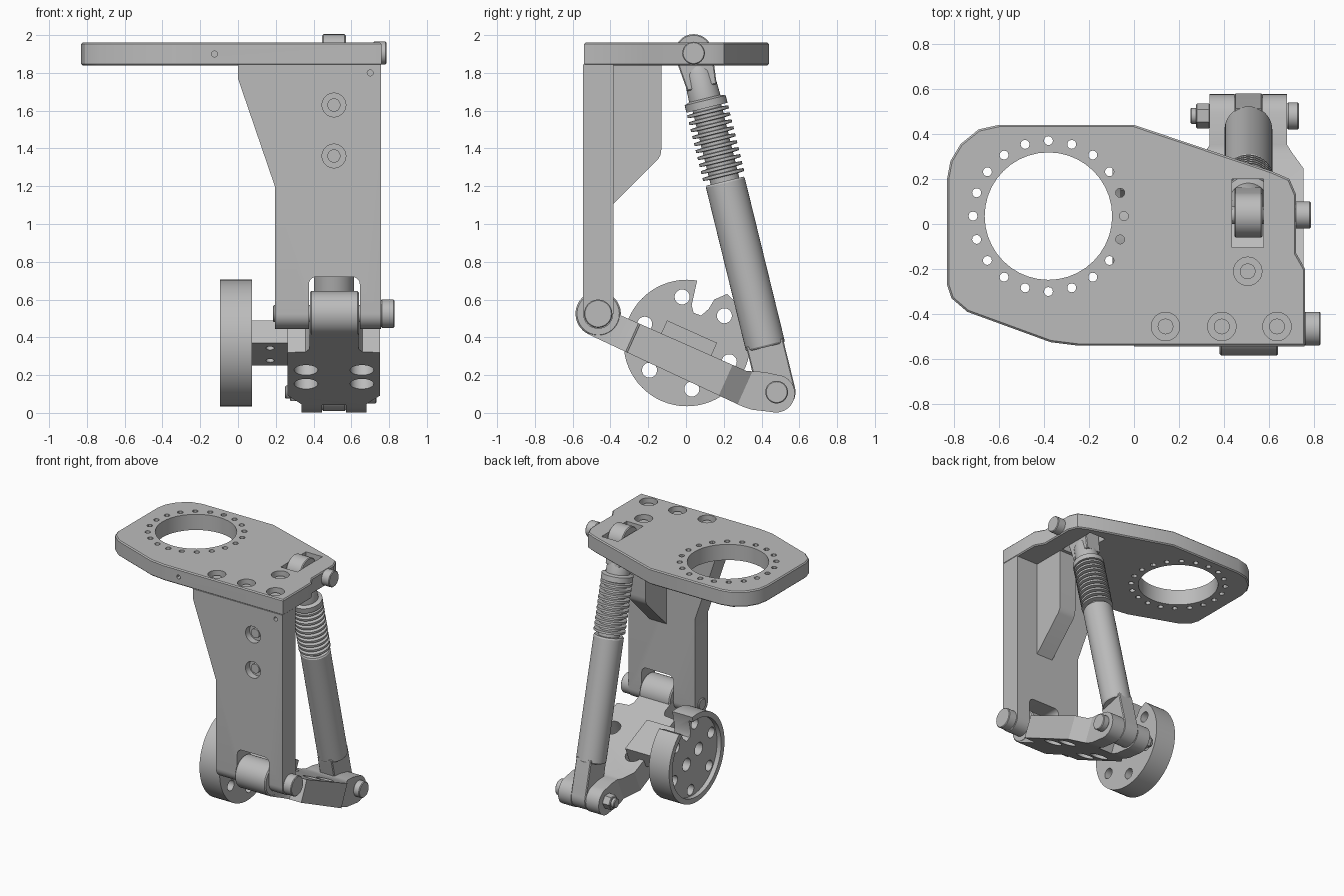
import bpy, bmesh
from math import cos, sin, pi, radians
from mathutils import Matrix, Vector

if "Cube" in bpy.data.objects:
    bpy.data.objects.remove(bpy.data.objects["Cube"])

grey = bpy.data.materials.new("machined grey")
grey.use_nodes = True
grey.diffuse_color = (0.5, 0.5, 0.5, 1)
grey.node_tree.nodes["Principled BSDF"].inputs["Base Color"].default_value = (0.5, 0.5, 0.5, 1)
parts = []


def finish(name, bm):
    bmesh.ops.recalc_face_normals(bm, faces=bm.faces)
    mesh = bpy.data.meshes.new(name)
    bm.to_mesh(mesh)
    bm.free()
    mesh.materials.append(grey)
    ob = bpy.data.objects.new(name, mesh)
    bpy.context.collection.objects.link(ob)
    parts.append(ob)
    return ob


def prism(name, pts, axis, lo, hi, bevel=0):
    """Extrude a 2D outline along one axis; the other two axes keep their order."""
    def place(p, h):
        v = list(p)
        v.insert("xyz".index(axis), h)
        return v
    bm = bmesh.new()
    face = bm.faces.new([bm.verts.new(place(p, lo)) for p in pts])
    grown = bmesh.ops.extrude_face_region(bm, geom=[face])["geom"]
    move = Vector(place((0, 0), hi - lo))
    bmesh.ops.translate(bm, vec=move, verts=[g for g in grown if isinstance(g, bmesh.types.BMVert)])
    if bevel:
        k = "xyz".index(axis)
        rim = [e for e in bm.edges if abs(e.verts[0].co[k] - e.verts[1].co[k]) < 1e-6]
        bmesh.ops.bevel(bm, geom=rim, offset=bevel, segments=1, affect='EDGES')
    return finish(name, bm)


def arc(c, r, a0=0, a1=360, n=32):
    full = a1 - a0 == 360
    steps = n if full else n + 1
    return [(c[0] + r * cos(radians(a0 + (a1 - a0) * i / n)),
             c[1] + r * sin(radians(a0 + (a1 - a0) * i / n))) for i in range(steps)]


def disc(name, axis, c, r, lo, hi, n=32, bevel=0):
    return prism(name, arc(c, r, n=n), axis, lo, hi, bevel)


def rect(a0, b0, a1, b1):
    return [(a0, b0), (a1, b0), (a1, b1), (a0, b1)]


def lathe(name, profile):
    bm = bmesh.new()
    verts = [bm.verts.new((r, 0, z)) for r, z in profile]
    edges = [bm.edges.new(p) for p in zip(verts, verts[1:])]
    bmesh.ops.spin(bm, geom=verts + edges, axis=(0, 0, 1), cent=(0, 0, 0), angle=2 * pi, steps=40)
    bmesh.ops.remove_doubles(bm, verts=bm.verts, dist=1e-5)
    return finish(name, bm)


def boolean(ob, tools, op='DIFFERENCE'):
    for tool in tools:
        mod = ob.modifiers.new("cut", 'BOOLEAN')
        mod.operation, mod.solver, mod.object = op, 'EXACT', tool
        bpy.context.view_layer.objects.active = ob
        bpy.ops.object.modifier_apply(modifier=mod.name)
        parts.remove(tool)
        bpy.data.objects.remove(tool)


def pose(obs, angle, origin):
    for ob in obs:
        ob.data.transform(Matrix.Translation(origin) @ Matrix.Rotation(angle, 4, 'X'))


MID = 0.508

# Top plate with ring opening, bolt circle, shock slot and sunk screws
outline = [(-0.25, -0.54), (0.76, -0.54), (0.76, -0.2), (0.72, -0.13), (0.72, 0.13), (0.69, 0.2),
           (0.61, 0.235), (0, 0.44), (-0.6, 0.44), (-0.69, 0.42), (-0.77, 0.355), (-0.815, 0.28),
           (-0.83, 0.2), (-0.83, -0.27), (-0.81, -0.33), (-0.74, -0.39), (-0.37, -0.525)]
top_plate = prism("top_plate", outline, "z", 1.84, 1.96, 0.008)
ring = (-0.38, 0.035)
screws = [(0.14, -0.455), (0.39, -0.455), (0.635, -0.455), (0.505, -0.21)]
cuts = [disc("cutter", "z", ring, 0.283, 1.7, 2.1, 40),
        prism("cutter", rect(0.435, -0.105, 0.575, 0.2), "z", 1.7, 2.1),
        disc("cutter", "y", (-0.125, 1.9), 0.016, -0.7, -0.47, 12)]
cuts += [disc("cutter", "z", p, 0.02, 1.7, 2.1, 12) for p in arc(ring, 0.335, n=20)]
cuts += [disc("cutter", "z", p, 0.063, 1.91, 2.1) for p in screws]
boolean(top_plate, cuts)
for p in screws:
    disc("top_screw", "z", p, 0.035, 1.9, 1.935, 16)

# Upright plate with rounded foot and a slot for the hinge barrel
front = [(0, 1.845), (0, 1.77), (0.195, 1.2), (0.195, 0.4), (0.757, 0.4), (0.757, 1.845)]
upright = prism("upright_plate", front, "y", -0.6, -0.3)
side = [(-0.385, 1.845), (-0.545, 1.845)] + arc((-0.465, 0.525), 0.08, 180, 360, 16)
boolean(upright, [prism("cutter", side, "x", -0.2, 1)], 'INTERSECT')
slot = [(0.375, 0.3), (0.645, 0.3)] + arc((0.605, 0.68), 0.04, 0, 90, 6) + arc((0.415, 0.68), 0.04, 90, 180, 6)
cuts = [prism("cutter", slot, "y", -0.8, -0.2), disc("cutter", "y", (0.7, 1.8), 0.016, -0.7, -0.5, 12)]
cuts += [disc("cutter", "y", (MID, z), 0.063, -0.7, -0.495) for z in (1.63, 1.36)]
boolean(upright, cuts)
for z in (1.63, 1.36):
    disc("upright_screw", "y", (MID, z), 0.035, -0.52, -0.48, 16)

# Gusset between upright and top plate
prism("gusset", [(-0.39, 1.1), (-0.15, 1.34), (-0.135, 1.365), (-0.13, 1.4), (-0.13, 1.845), (-0.39, 1.845)],
      "x", 0.435, 0.575)

# Swing arm, built along y from its hinge, then tilted
arm_side = [(-0.05, 0.04), (-0.05, -0.12), (0.9, -0.135), (0.95, -0.13)]
arm_side += arc((1.032, 0), 0.1, -80, 110, 20) + [(0.93, 0.08), (0.84, 0.045)]
half = [(0.13, 0), (0.13, 0.18), (0.15, 0.215), (0.245, 0.225), (0.245, 0.76), (0.172, 0.87), (0.172, 1.2),
        (0.0625, 1.2), (0.0625, 0.88)]
plan = [(MID + x, y) for x, y in half] + [(MID - x, y) for x, y in reversed(half)]
arm = prism("swing_arm", plan, "z", -0.3, 0.3)
boolean(arm, [prism("cutter", arm_side, "x", 0, 1)], 'INTERSECT')
boolean(arm, [disc("cutter", "z", (MID + x, y), 0.063, -0.4, 0.4, 24) for x in (-0.148, 0.148) for y in (0.444, 0.616)])
barrel = disc("hinge_barrel", "x", (0, 0), 0.12, 0.38, 0.64, 40, 0.008)
pose([arm, barrel], radians(-24.2), (0, -0.465, 0.525))

# Axle block from arm to wheel
axle = prism("axle_block", rect(-0.145, -0.066, 0.145, 0.066), "x", 0.06, 0.4)
boolean(axle, [disc("cutter", "z", (0.17, y), 0.022, -0.2, 0.2, 16) for y in (-0.08, 0.08)])
pose([axle], radians(-24.2), (0, 0.005, 0.37))

# Wheel disc with recess, holes and a hooked notch
hub = (0.005, 0.37)
wheel = disc("wheel_disc", "x", hub, 0.335, -0.095, 0.075, 64)
notch = [(0.07, 0.75), (0.03, 0.57), (0.04, 0.53), (0.08, 0.515), (0.12, 0.55), (0.15, 0.6), (0.24, 0.64), (0.2, 0.75)]
cuts = [disc("cutter", "x", hub, 0.295, -0.2, -0.06, 48), prism("cutter", notch, "x", -0.3, 0.3)]
cuts += [disc("cutter", "x", p, 0.04, -0.3, 0.3, 20) for p in arc(hub, 0.245, 36, 396, 6)]
cuts += [disc("cutter", "x", p, 0.048, -0.3, 0.03, 20) for p in arc(hub, 0.08, -24, 336, 2)]
boolean(wheel, cuts)

# Shock absorber, built upward from its lower eye, then tilted
length = 1.848
tube = lathe("shock_tube", [(0, 0.245), (0.1, 0.245), (0.106, 0.255), (0.106, 1.14), (0.1, 1.15), (0, 1.15)])
fins = [(0, 1.1), (0.078, 1.1)]
for i in range(10):
    z = 1.175 + i * 0.038
    fins += [(0.078, z), (0.112, z + 0.003), (0.112, z + 0.019), (0.078, z + 0.022)]
fins += [(0.078, 1.55), (0.112, 1.55), (0.112, 1.59), (0.085, 1.6), (0.08, 1.74), (0.06, 1.78), (0, 1.78)]
spring = lathe("shock_spring", fins)
lower_eye = prism("shock_lower_eye", arc((0, 0), 0.1, 180, 360, 20) + [(0.1, 0.27), (-0.1, 0.27)], "x", -0.0625, 0.0625, 0.006)
upper_eye = prism("shock_upper_eye", arc((0, length), 0.1, 0, 180, 20) + [(-0.08, 1.66), (0.08, 1.66)], "x", -0.0625, 0.0625, 0.006)
pose([tube, spring, lower_eye, upper_eye], radians(13.77), (MID, 0.48, 0.11))

# Pivot pins and bolt heads
for name, c, r, lo, hi, n in [("hinge_pin", (-0.465, 0.525), 0.045, 0.185, 0.78, 24),
                              ("hinge_pin_head", (-0.465, 0.525), 0.075, 0.757, 0.828, 32),
                              ("upper_pin", (0.04, 1.905), 0.04, 0.4, 0.74, 24),
                              ("upper_pin_head", (0.04, 1.905), 0.06, 0.715, 0.785, 32),
                              ("lower_pin", (0.48, 0.11), 0.035, 0.25, 0.7, 24),
                              ("lower_pin_head", (0.48, 0.11), 0.06, 0.68, 0.732, 32),
                              ("lower_pin_nut", (0.48, 0.11), 0.055, 0.275, 0.338, 6)]:
    disc(name, "x", c, r, lo, hi, n, 0.005)

bpy.ops.object.select_all(action='DESELECT')
for ob in parts:
    ob.select_set(True)
bpy.context.view_layer.objects.active = parts[0]
bpy.ops.object.shade_smooth_by_angle(angle=radians(30))
